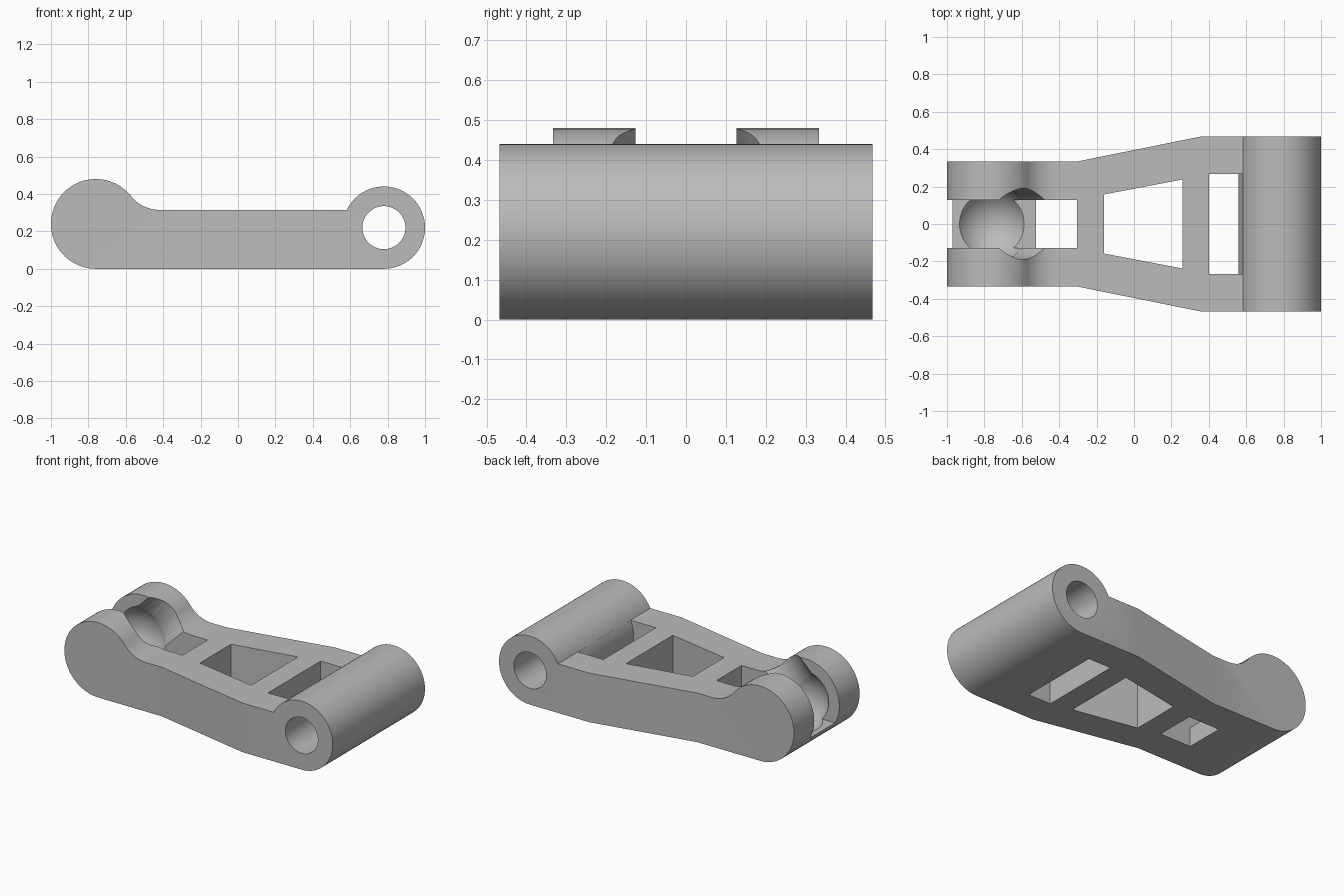
import bpy, bmesh
from math import sin, cos, radians, sqrt, atan2, degrees
from mathutils import Matrix, Vector

if "Cube" in bpy.data.objects:
    bpy.data.objects.remove(bpy.data.objects["Cube"])

grey = bpy.data.materials.new("plain_grey")
grey.use_nodes = True
colour = (0.5, 0.5, 0.5, 1)
grey.diffuse_color = colour
grey.node_tree.nodes["Principled BSDF"].inputs["Base Color"].default_value = colour


def finish(name, bm):
    bmesh.ops.recalc_face_normals(bm, faces=bm.faces)
    mesh = bpy.data.meshes.new(name)
    bm.to_mesh(mesh)
    bm.free()
    mesh.materials.append(grey)
    ob = bpy.data.objects.new(name, mesh)
    bpy.context.collection.objects.link(ob)
    return ob


def prism(name, points, axis, low, high):
    """Extrude a 2D profile: axis 'y' takes (x, z) points, axis 'z' takes (x, y)."""
    def place(a, b, d):
        return (a, d, b) if axis == "y" else (a, b, d)
    bm = bmesh.new()
    face = bm.faces.new([bm.verts.new(place(a, b, low)) for a, b in points])
    ext = bmesh.ops.extrude_face_region(bm, geom=[face])
    moved = [g for g in ext["geom"] if isinstance(g, bmesh.types.BMVert)]
    bmesh.ops.translate(bm, verts=moved, vec=place(0, 0, high - low))
    return finish(name, bm)


def arc(cx, cz, r, start, end, steps):
    angles = [radians(start + (end - start) * i / steps) for i in range(steps + 1)]
    return [(cx + r * cos(a), cz + r * sin(a)) for a in angles]


def boolean(target, cutter, operation="DIFFERENCE"):
    mod = target.modifiers.new("cut", "BOOLEAN")
    mod.operation, mod.solver, mod.object = operation, "EXACT", cutter
    bpy.context.view_layer.objects.active = target
    bpy.ops.object.modifier_apply(modifier=mod.name)
    bpy.data.objects.remove(cutter)


# Main sizes: ball lug, pin barrel, deck height
BX, BR = -0.76, 0.24
PX, PR = 0.78, 0.22
DECK = 0.315

# Side profile: lug circle, concave fillet, flat deck, barrel circle
fx = -0.42
dx, dz = fx - BX, DECK - BR
fr = (dx * dx + dz * dz - BR * BR) / (2 * (BR - dz))
touch = degrees(atan2(dz + fr, dx))
barrel_start = 180 - degrees(atan2(DECK - PR, sqrt(PR**2 - (DECK - PR)**2)))
side = arc(BX, BR, BR, 270, touch, 48)
side += arc(fx, DECK + fr, fr, 180 + touch, 270, 14)[1:]
side += arc(PX, PR, PR, barrel_start, -90, 56)
arm = prism("link_arm", side, "y", -0.7, 0.7)

# Plan outline: narrow lug end flaring to the wide barrel end
half = [(-1.2, 0.333), (-0.31, 0.333), (0.36, 0.468), (1.2, 0.468)]
plan = half + [(x, -y) for x, y in reversed(half)]
boolean(arm, prism("plan_cutter", plan, "z", -0.2, 0.8), "INTERSECT")

# Pin bore through the barrel
boolean(arm, prism("bore_cutter", arc(PX, PR, 0.115, 0, 354.375, 63), "y", -0.8, 0.8))

# Tapered middle window
window = [(-0.16, 0.158), (0.26, 0.238), (0.26, -0.238), (-0.16, -0.158)]
boolean(arm, prism("window_cutter", window, "z", -0.2, 0.8))

# Window beside the barrel, following the barrel surface
rear = [(0.4, 0.6), (0.4, -0.1), (0.56, -0.1)]
rear += arc(PX, PR, PR + 0.0005, 180, 150, 8) + [(0.5, 0.6)]
boolean(arm, prism("rear_cutter", rear, "y", -0.267, 0.267))

# Fork slot with a floor under the ball and an open hole behind it
slot = [(-1.2, 0.124), (-0.525, 0.124), (-0.525, -0.1),
        (-0.305, -0.1), (-0.305, 0.7), (-1.2, 0.7)]
boolean(arm, prism("slot_cutter", slot, "y", -0.127, 0.127))

# Slanted entry channel for the ball
bm = bmesh.new()
direction = Vector((1, 0, 1)).normalized()
matrix = Matrix.Translation(Vector((BX, 0, BR)) + direction * 0.3) @ Matrix.Rotation(radians(45), 4, "Y")
bmesh.ops.create_cone(bm, cap_ends=True, segments=64, radius1=0.19, radius2=0.19,
                      depth=0.6, matrix=matrix)
boolean(arm, finish("channel_cutter", bm))

# Spherical socket
bm = bmesh.new()
bmesh.ops.create_uvsphere(bm, u_segments=64, v_segments=32, radius=0.208,
                          matrix=Matrix.Translation((BX, 0, BR)))
boolean(arm, finish("socket_cutter", bm))

# Smooth curves, sharp edges
bpy.ops.object.select_all(action="DESELECT")
arm.select_set(True)
bpy.context.view_layer.objects.active = arm
bpy.ops.object.shade_smooth_by_angle(angle=radians(25))
